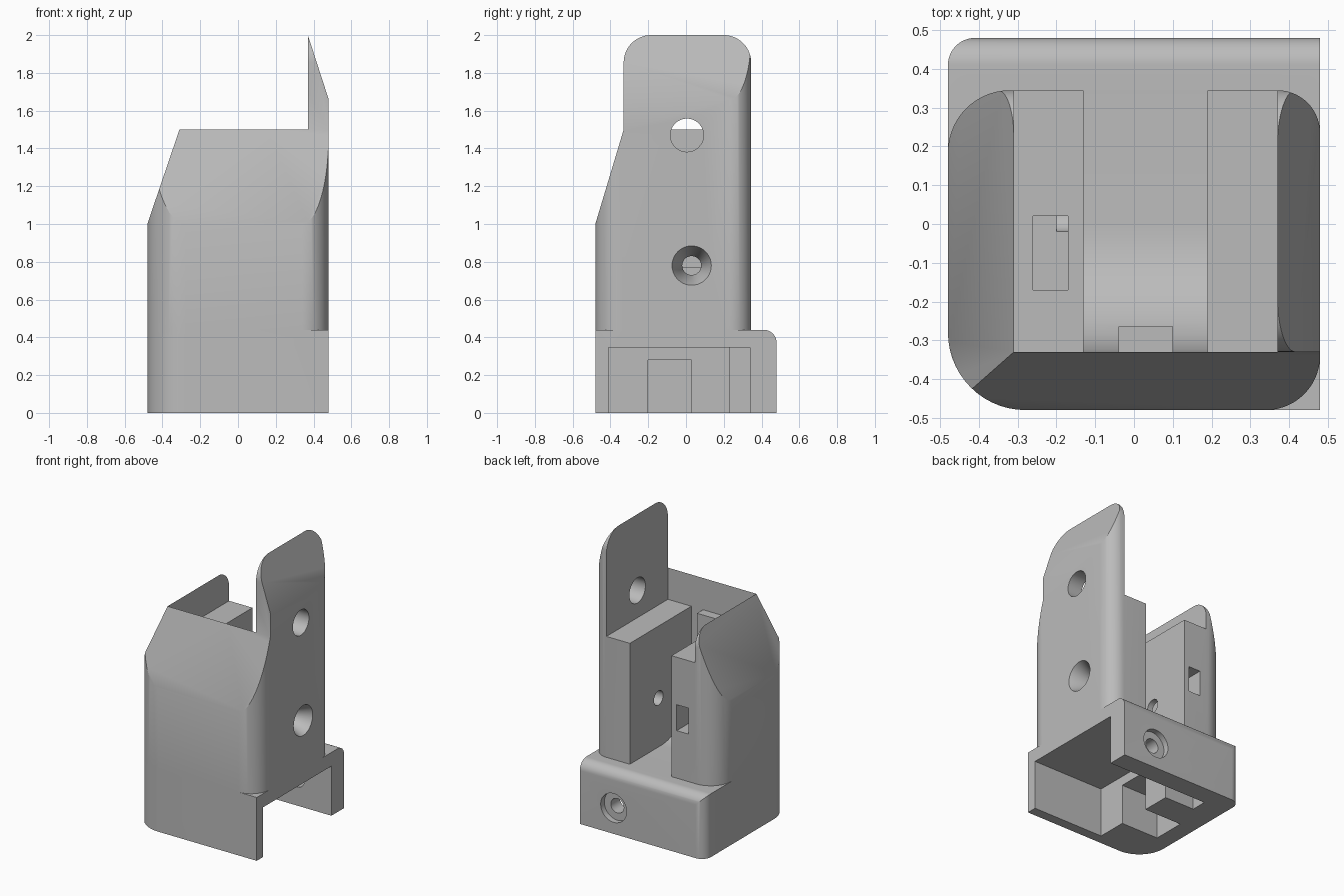
import bpy, bmesh, math
from mathutils import Vector

if "Cube" in bpy.data.objects:
    bpy.data.objects.remove(bpy.data.objects["Cube"], do_unlink=True)

grey = bpy.data.materials.new("plain grey")
grey.use_nodes = True
grey.diffuse_color = (0.5, 0.5, 0.5, 1)
grey.node_tree.nodes["Principled BSDF"].inputs["Base Color"].default_value = (0.5, 0.5, 0.5, 1)


def place(axis, a, b, t):
    return {"x": (t, a, b), "y": (a, t, b), "z": (a, b, t)}[axis]


def loft(name, axis, lower, upper, lo, hi):
    """Solid between two matching outlines at two stations of an axis."""
    bm = bmesh.new()
    low = [bm.verts.new(place(axis, a, b, lo)) for a, b in lower]
    top = [bm.verts.new(place(axis, a, b, hi)) for a, b in upper]
    bm.faces.new(low)
    bm.faces.new(top)
    n = len(low)
    for i in range(n):
        j = (i + 1) % n
        bm.faces.new((low[i], low[j], top[j], top[i]))
    bmesh.ops.recalc_face_normals(bm, faces=bm.faces)
    mesh = bpy.data.meshes.new(name)
    bm.to_mesh(mesh)
    bm.free()
    mesh.materials.append(grey)
    ob = bpy.data.objects.new(name, mesh)
    bpy.context.collection.objects.link(ob)
    return ob


def prism(name, axis, pts, lo, hi):
    return loft(name, axis, pts, pts, lo, hi)


def box(name, x0, x1, y0, y1, z0, z1):
    return prism(name, "z", [(x0, y0), (x1, y0), (x1, y1), (x0, y1)], z0, z1)


def arc(cx, cy, r, start, end, steps=14):
    return [(cx + r * math.cos(math.radians(start + (end - start) * i / steps)),
             cy + r * math.sin(math.radians(start + (end - start) * i / steps)))
            for i in range(steps + 1)]


def footprint(x0, x1, y0, y1, fl, fr, br, bl):
    """Rectangle with its own radius at each corner; zero stays square."""
    pts = []
    corners = [(x0, y0, 1, 1, fl, 180), (x1, y0, -1, 1, fr, 270),
               (x1, y1, -1, -1, br, 0), (x0, y1, 1, -1, bl, 90)]
    for x, y, sx, sy, r, a in corners:
        pts += arc(x + sx * r, y + sy * r, r, a, a + 90) if r else [(x, y)]
    return pts


def circle(a, b, r):
    return arc(a, b, r, 0, 351, 39)


def combine(target, other, operation="DIFFERENCE"):
    mod = target.modifiers.new("cut", "BOOLEAN")
    mod.operation = operation
    mod.solver = "EXACT"
    mod.object = other
    bpy.context.view_layer.objects.active = target
    bpy.ops.object.modifier_apply(modifier=mod.name)
    bpy.data.objects.remove(other, do_unlink=True)


def round_corner(target, y, z, sy, r, x0, x1):
    """Round an upper edge that runs along x."""
    e = 0.3
    curve = arc(y - sy * r, z - r, r, 90, 90 - 90 * sy)
    pts = [(y + sy * e, z - r), (y + sy * e, z + e), (y - sy * r, z + e)] + curve
    combine(target, prism("corner_cutter", "x", pts, x0, x1))


# Upper body: rounded column with chamfered front, left and tall right plate
body = prism("bracket_body", "z",
             footprint(-0.48, 0.48, -0.48, 0.345, 0.2, 0.14, 0.11, 0.16), 0.39, 2.0)
combine(body, prism("front_slope", "x",
        [(-0.6, 0.6), (-0.33, 1.5), (-0.33, 2.2), (-0.6, 2.2)], -0.7, 0.7))
combine(body, prism("left_slope", "y",
        [(-0.6, 0.647), (-0.31, 1.5), (-0.31, 2.2), (-0.6, 2.2)], -0.7, 0.7))
combine(body, prism("plate_slope", "y",
        [(0.6, 1.29), (0.6, 2.2), (0.305, 2.2)], -0.7, 0.7))
combine(body, box("above_walls", -0.7, 0.37, -0.7, 0.7, 1.5, 2.2))
combine(body, box("upper_pocket", -0.31, 0.37, -0.33, 0.7, 1.28, 1.7))
for side, y in ((-1, -0.33), (1, 0.345)):
    round_corner(body, y, 2.0, side, 0.145, 0.3, 0.7)
round_corner(body, 0.345, 1.5, 1, 0.12, -0.7, -0.3)

# Central channel with a scooped floor
scoop = [(0.7, 0.44)] + arc(0, 0.77, 0.33, 270, 180) + [(-0.33, 1.6), (0.7, 1.6)]
combine(body, prism("channel", "x", scoop, -0.13, 0.19))

# Screw holes through the tall side, and the nut pocket opposite
combine(body, prism("plate_hole", "x", circle(0.005, 1.47, 0.088), 0.3, 0.7))
combine(body, prism("screw_hole", "x", circle(0.03, 0.78, 0.05), -0.2, 0.7))
combine(body, loft("countersink", "x", circle(0.03, 0.78, 0.05),
                   circle(0.03, 0.78, 0.105), 0.36, 0.482))
combine(body, box("nut_shaft", -0.26, -0.17, -0.17, 0.02, 0.77, 1.4))
combine(body, box("nut_window", -0.26, -0.17, -0.1, 0.6, 0.77, 0.95))

# Base block, open below and on one side
base = prism("base", "z", footprint(-0.48, 0.48, -0.48, 0.48, 0.2, 0, 0, 0.07), 0, 0.44)
round_corner(base, 0.48, 0.44, 1, 0.07, -0.7, 0.7)
combine(base, box("base_cavity", -0.07, 0.7, -0.41, 0.34, -0.1, 0.345))
combine(base, box("base_notch", -0.36, 0.0, -0.2, 0.03, -0.1, 0.28))
combine(base, box("base_slot", -0.3, 0.0, 0.23, 0.34, -0.1, 0.345))
combine(base, prism("back_hole", "y", circle(0.22, 0.18, 0.05), 0.3, 0.7))
combine(base, prism("back_counterbore", "y", circle(0.22, 0.18, 0.1), 0.44, 0.7))
combine(body, base, "UNION")

# Rib standing against the front wall inside the channel
rib = box("channel_rib", -0.04, 0.1, -0.34, -0.265, 0.5, 1.28)
combine(body, rib, "UNION")

bpy.ops.object.select_all(action="DESELECT")
body.select_set(True)
bpy.context.view_layer.objects.active = body
bpy.ops.object.shade_smooth_by_angle(angle=math.radians(25))
